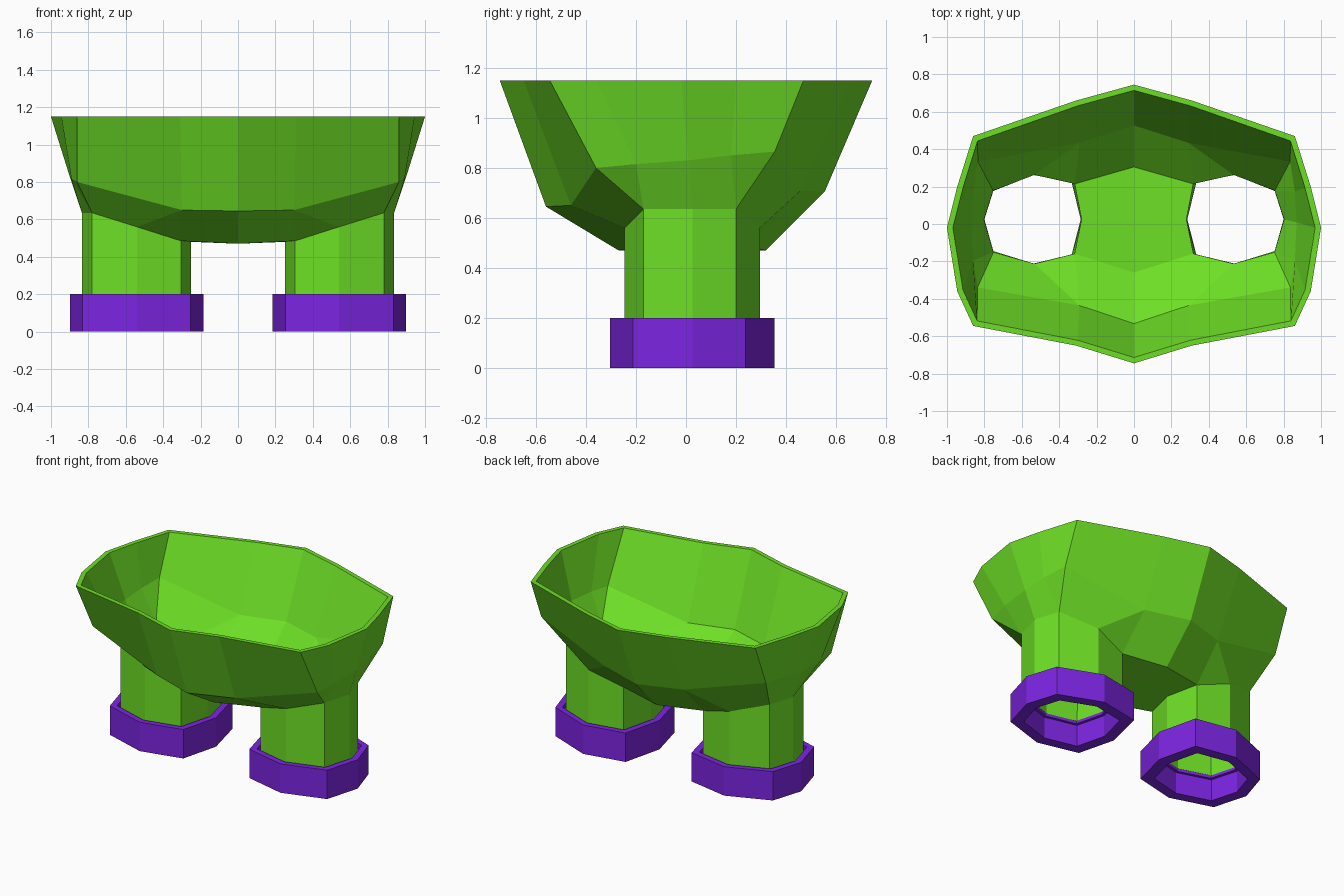
import bpy, bmesh

cube = bpy.data.objects.get("Cube")
if cube:
    bpy.data.objects.remove(cube, do_unlink=True)


def material(name, rgb):
    m = bpy.data.materials.new(name)
    m.use_nodes = True
    m.diffuse_color = (*rgb, 1)
    m.node_tree.nodes["Principled BSDF"].inputs["Base Color"].default_value = (*rgb, 1)
    return m


green = material("bright green", (0.155, 0.74, 0.019))
purple = material("violet", (0.2, 0.018, 0.745))


def add_object(name, bm, mat):
    mesh = bpy.data.meshes.new(name)
    bm.to_mesh(mesh)
    bm.free()
    mesh.materials.append(mat)
    ob = bpy.data.objects.new(name, mesh)
    bpy.context.collection.objects.link(ob)
    return ob


TOP, LEG_BOTTOM = 1.15, 0.17
# Left half of the waist opening, front to back
waist = [(0, -.745), (.31, -.65), (.86, -.545), (.945, -.36), (1, -.02),
         (.945, .2), (.86, .47), (.31, .66), (0, .745)]
# Left half of the hip line
hip = [(0, -.56, .645), (.3, -.46, .65), (.86, -.36, .80), (.89, -.2, .815), (.9, .01, .83),
       (.89, .18, .85), (.86, .355, .865), (.3, .46, .71), (0, .555, .705)]
# Eight-sided leg opening, counter-clockwise from the outer side
leg = [(.835, .025, .635), (.78, .2, .635), (.54, .295, .56), (.305, .25, .485),
       (.25, .025, .48), (.305, -.19, .485), (.54, -.245, .56), (.78, -.17, .635)]
crotch = [(0, -.27, .47), (0, .025, .47), (0, .32, .47)]

# Trouser shell: build one half, mirror it, then give it thickness
bm = bmesh.new()
W = [bm.verts.new((x, y, TOP)) for x, y in waist]
H = [bm.verts.new(p) for p in hip]
L = [bm.verts.new(p) for p in leg]
B = [bm.verts.new((x, y, LEG_BOTTOM)) for x, y, z in leg]
C = [bm.verts.new(p) for p in crotch]
for i in range(8):
    bm.faces.new((W[i], W[i + 1], H[i + 1], H[i]))
    j = (i + 1) % 8
    bm.faces.new((L[i], L[j], B[j], B[i]))
for face in [
    (H[0], H[1], L[5], C[0]), (H[1], L[6], L[5]), (H[1], H[2], L[7], L[6]),   # front
    (H[2], H[3], L[7]), (H[3], H[4], L[0], L[7]),                             # side
    (H[4], H[5], L[1], L[0]), (H[5], H[6], L[1]),
    (H[6], H[7], L[2], L[1]), (H[7], L[3], L[2]), (H[7], H[8], C[2], L[3]),   # back
    (C[0], L[5], L[4], C[1]), (C[1], L[4], L[3], C[2]),                       # crotch
]:
    bm.faces.new(face)
bmesh.ops.mirror(bm, geom=bm.verts[:] + bm.edges[:] + bm.faces[:], axis='X', merge_dist=0.001)
bmesh.ops.remove_doubles(bm, verts=bm.verts[:], dist=0.001)
bmesh.ops.recalc_face_normals(bm, faces=bm.faces[:])
bm.normal_update()
front = min(bm.faces, key=lambda f: f.calc_center_median().y)
if front.normal.y > 0:
    bmesh.ops.reverse_faces(bm, faces=bm.faces[:])
shell = add_object("trouser_shell", bm, green)
solid = shell.modifiers.new("thickness", 'SOLIDIFY')
solid.thickness = 0.032
solid.offset = -1
solid.use_even_offset = True
bpy.context.view_layer.objects.active = shell
bpy.ops.object.modifier_apply(modifier=solid.name)
# Level the waist rim
for v in shell.data.vertices:
    v.co.z = min(v.co.z, TOP)

# Cuffs: closed ring swept from a (scale, height) profile, with a slot around the leg
profile = [(1.22, 0), (1.22, .2), (1.07, .2), (1.07, .17), (.88, .17), (.88, .15), (.95, .15), (.95, 0)]
cx, cy = .5425, .025
for name, side in (("left_cuff", 1), ("right_cuff", -1)):
    bm = bmesh.new()
    rings = [[bm.verts.new((side * (cx + (x - cx) * s), cy + (y - cy) * s, z)) for x, y, _ in leg]
             for s, z in profile]
    for k, ring in enumerate(rings):
        nxt = rings[(k + 1) % len(rings)]
        for i in range(8):
            j = (i + 1) % 8
            bm.faces.new((ring[i], ring[j], nxt[j], nxt[i]))
    bmesh.ops.recalc_face_normals(bm, faces=bm.faces[:])
    add_object(name, bm, purple)
